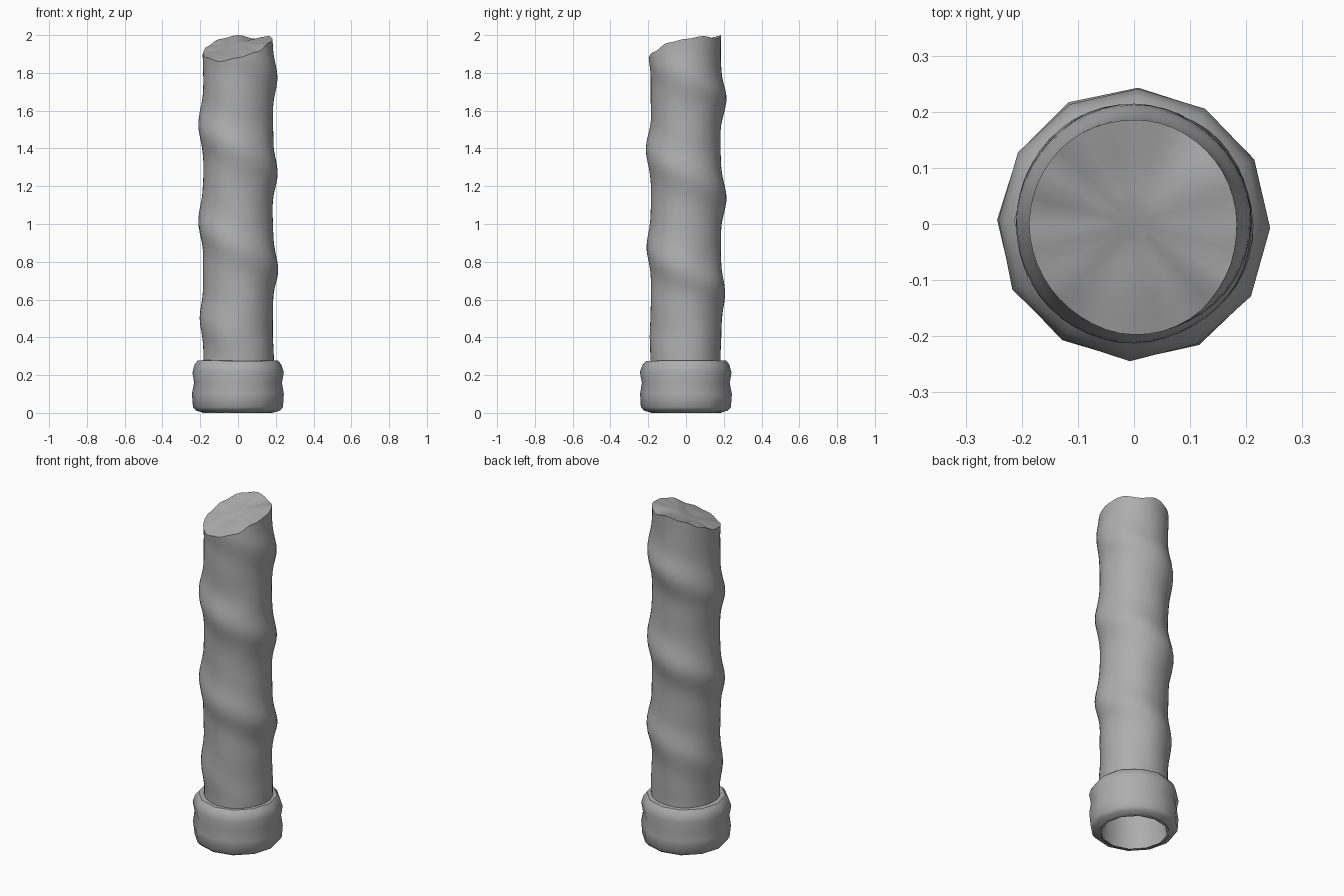
import bpy, bmesh, math
from mathutils import Vector, noise

if "Cube" in bpy.data.objects:
    bpy.data.objects.remove(bpy.data.objects["Cube"], do_unlink=True)

stone = bpy.data.materials.new("grey stone")
stone.use_nodes = True
stone.diffuse_color = (0.42, 0.42, 0.42, 1)
bsdf = next(n for n in stone.node_tree.nodes if n.type == "BSDF_PRINCIPLED")
bsdf.inputs["Base Color"].default_value = stone.diffuse_color
bsdf.inputs["Roughness"].default_value = 0.8

SIDES, ROWS, CAP_RINGS = 48, 84, 6
PITCH = 0.52
# Height of the broken rim every 30 degrees, starting at +x
RIM = (1.98, 1.995, 1.98, 2.0, 1.98, 1.94, 1.9, 1.88, 1.86, 1.88, 1.91, 1.96)


def rim_height(angle):
    step = angle / math.tau * len(RIM)
    i = int(step)
    f = step - i
    f = f * f * (3 - 2 * f)
    return RIM[i % len(RIM)] * (1 - f) + RIM[(i + 1) % len(RIM)] * f


def shaft_radius(angle, z):
    # One winding swelling that descends from the left edge across the front
    turn = (z - 1.40) / PITCH + (angle - 1.5 * math.pi) / math.tau
    d = turn - round(turn)
    fade = min(1, max(0.15, (z - 0.25) / 0.45)) * min(1, max(0.25, (2.1 - z) / 0.4))
    p = Vector((math.cos(angle) * 1.2, math.sin(angle) * 1.2, z * 5))
    return 0.185 + 0.027 * fade * math.exp(-(d / 0.19) ** 2) + 0.006 * noise.noise(p)


def polar(r, angle, z):
    return (r * math.cos(angle), r * math.sin(angle), z)


def bridge(bm, lower, upper):
    n = len(lower)
    for i in range(n):
        j = (i + 1) % n
        bm.faces.new((lower[i], lower[j], upper[j], upper[i]))


def finish(bm, name, angle):
    bmesh.ops.recalc_face_normals(bm, faces=bm.faces)
    mesh = bpy.data.meshes.new(name)
    bm.to_mesh(mesh)
    bm.free()
    mesh.materials.append(stone)
    obj = bpy.data.objects.new(name, mesh)
    bpy.context.collection.objects.link(obj)
    bpy.ops.object.select_all(action="DESELECT")
    obj.select_set(True)
    bpy.context.view_layer.objects.active = obj
    bpy.ops.object.shade_smooth_by_angle(angle=math.radians(angle))
    return obj


# Twisted hollow shaft, open below, with a slanted broken top
bm = bmesh.new()
angles = [math.tau * i / SIDES for i in range(SIDES)]
rings = []
for row in range(ROWS + 1):
    t = row / ROWS
    ring = []
    for a in angles:
        z = 2 * t
        if z > 1.6:
            z = 1.6 + (z - 1.6) / 0.4 * (rim_height(a) - 1.6)
        ring.append(bm.verts.new(polar(shaft_radius(a, z), a, z)))
    rings.append(ring)
for lower, upper in zip(rings, rings[1:]):
    bridge(bm, lower, upper)

# Broken surface, easing from the rim to a tilted plane
previous = rings[-1]
for k in range(1, CAP_RINGS):
    f = 1 - k / CAP_RINGS
    ring = []
    for a, v in zip(angles, rings[-1]):
        x, y = v.co.x * f, v.co.y * f
        plane = 1.945 + 0.27 * x + 0.3 * y
        rough = 0.012 * (1 - f) * noise.noise(Vector((x * 12, y * 12, 3)))
        z = min(1.995, plane + f * f * (v.co.z - 1.945 - 0.27 * v.co.x - 0.3 * v.co.y) + rough)
        ring.append(bm.verts.new((x, y, z)))
    bridge(bm, previous, ring)
    previous = ring
bm.faces.new(previous)
finish(bm, "twisted_shaft", 45)

# Twelve-sided collar with a slight waist
PROFILE = [(0.18, 0.0), (0.222, 0.012), (0.238, 0.03), (0.243, 0.1), (0.233, 0.16),
           (0.243, 0.215), (0.23, 0.255), (0.212, 0.276), (0.175, 0.278)]
bm = bmesh.new()
previous = None
for r, z in PROFILE:
    ring = []
    for i in range(12):
        a = math.tau * i / 12 - 0.03
        wobble = 0.005 * noise.noise(Vector((math.cos(a) * 3, math.sin(a) * 3, z * 8)))
        lift = wobble if z > 0.02 else 0
        ring.append(bm.verts.new(polar(r + wobble, a, z + lift)))
    if previous:
        bridge(bm, previous, ring)
    previous = ring
finish(bm, "base_collar", 42)
